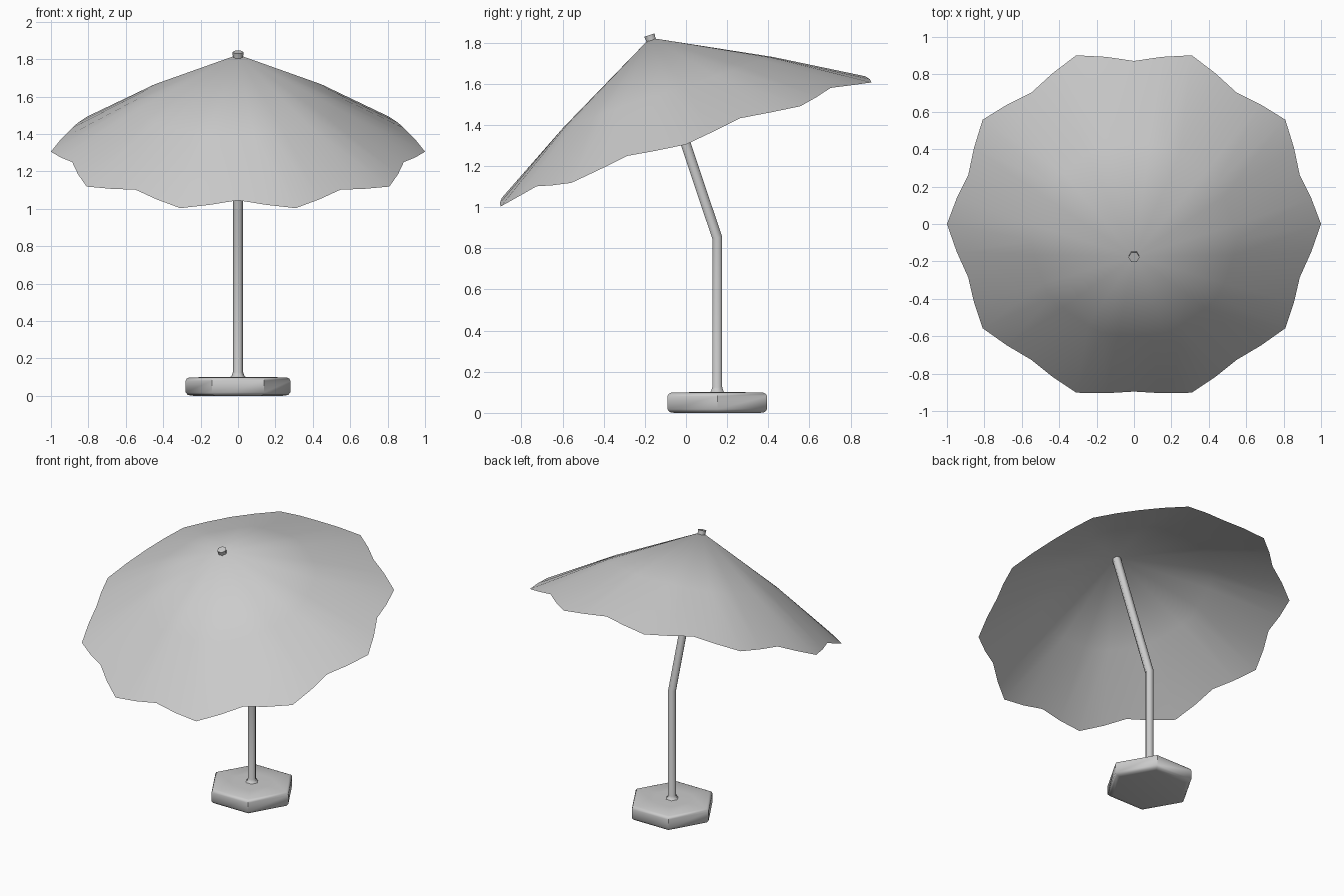
import bpy, math
from mathutils import Vector, Matrix

if "Cube" in bpy.data.objects:
    bpy.data.objects.remove(bpy.data.objects["Cube"])

TILT = math.radians(18.5)
RIM_CENTRE = Vector((0, 0, 1.305))
BASE_Y = 0.152
APEX_H = 0.547
canopy_matrix = Matrix.Translation(RIM_CENTRE) @ Matrix.Rotation(TILT, 4, 'X')


def make_object(name, verts, faces, angle=None):
    mesh = bpy.data.meshes.new(name)
    mesh.from_pydata(verts, [], faces)
    mesh.update()
    obj = bpy.data.objects.new(name, mesh)
    bpy.context.collection.objects.link(obj)
    bpy.ops.object.select_all(action='DESELECT')
    obj.select_set(True)
    bpy.context.view_layer.objects.active = obj
    if angle:
        bpy.ops.object.shade_smooth_by_angle(angle=math.radians(angle))
    else:
        bpy.ops.object.shade_smooth()
    return obj


def ring_skin(name, rings, angle=None):
    """Skin a stack of equal closed rings and cap both ends."""
    n = len(rings[0])
    verts = [v for ring in rings for v in ring]
    faces = [tuple(reversed(range(n)))]
    for k in range(len(rings) - 1):
        for i in range(n):
            j = (i + 1) % n
            faces.append((k * n + i, k * n + j, (k + 1) * n + j, (k + 1) * n + i))
    faces.append(tuple(range((len(rings) - 1) * n, len(rings) * n)))
    return make_object(name, verts, faces, angle)


def hex_ring(centre, radius, tilt=0.0, stretch=1.0):
    rot = Matrix.Rotation(tilt, 3, 'X')
    return [Vector(centre) + rot @ Vector((radius * math.cos(i * math.pi / 3),
                                           radius * stretch * math.sin(i * math.pi / 3), 0))
            for i in range(6)]


# Hexagonal base with softened edges
base_profile = [(0.24, 0.0), (0.268, 0.004), (0.28, 0.018), (0.28, 0.08),
                (0.274, 0.092), (0.26, 0.098), (0.13, 0.101)]
ring_skin("base", [hex_ring((0, BASE_Y, z), r) for r, z in base_profile], 50)

# Bent pole, flared at the foot and poking through the canopy top
top = canopy_matrix @ Vector((0, 0, APEX_H + 0.014))
shoulder = canopy_matrix @ Vector((0, 0, APEX_H - 0.004))
axis = Vector((0, -math.sin(TILT), math.cos(TILT)))
bend = shoulder - axis * ((shoulder.y - BASE_Y) / axis.y)
pole_rings = [hex_ring((0, BASE_Y, z), r)
              for r, z in [(0.045, 0.098), (0.034, 0.107), (0.028, 0.125)]]
pole_rings += [hex_ring(bend, 0.028, TILT / 2, 1 / math.cos(TILT / 2)),
               hex_ring(shoulder, 0.028, TILT), hex_ring(top, 0.03, TILT)]
ring_skin("bent_pole", pole_rings, 75)

# Canopy: ten ribs, four segments per panel, scalloped hem
RIBS, SEG = 10, 4
N = RIBS * SEG
hem = [(1.0, 0.0), (0.96, 0.018), (0.932, 0.038), (0.96, 0.018)]
middle = [(0.55, 0.272), (0.542, 0.27), (0.536, 0.268), (0.542, 0.27)]
verts, faces = [(0, 0, APEX_H)], []
for table in (middle, hem):
    for i in range(N):
        a = 2 * math.pi * i / N
        r, h = table[i % SEG]
        verts.append((r * math.cos(a), r * math.sin(a), h))
for i in range(N):
    j = (i + 1) % N
    faces.append((0, 1 + i, 1 + j))
    faces.append((1 + i, 1 + N + i, 1 + N + j, 1 + j))
canopy = make_object("canopy", verts, faces)
canopy.matrix_world = canopy_matrix
